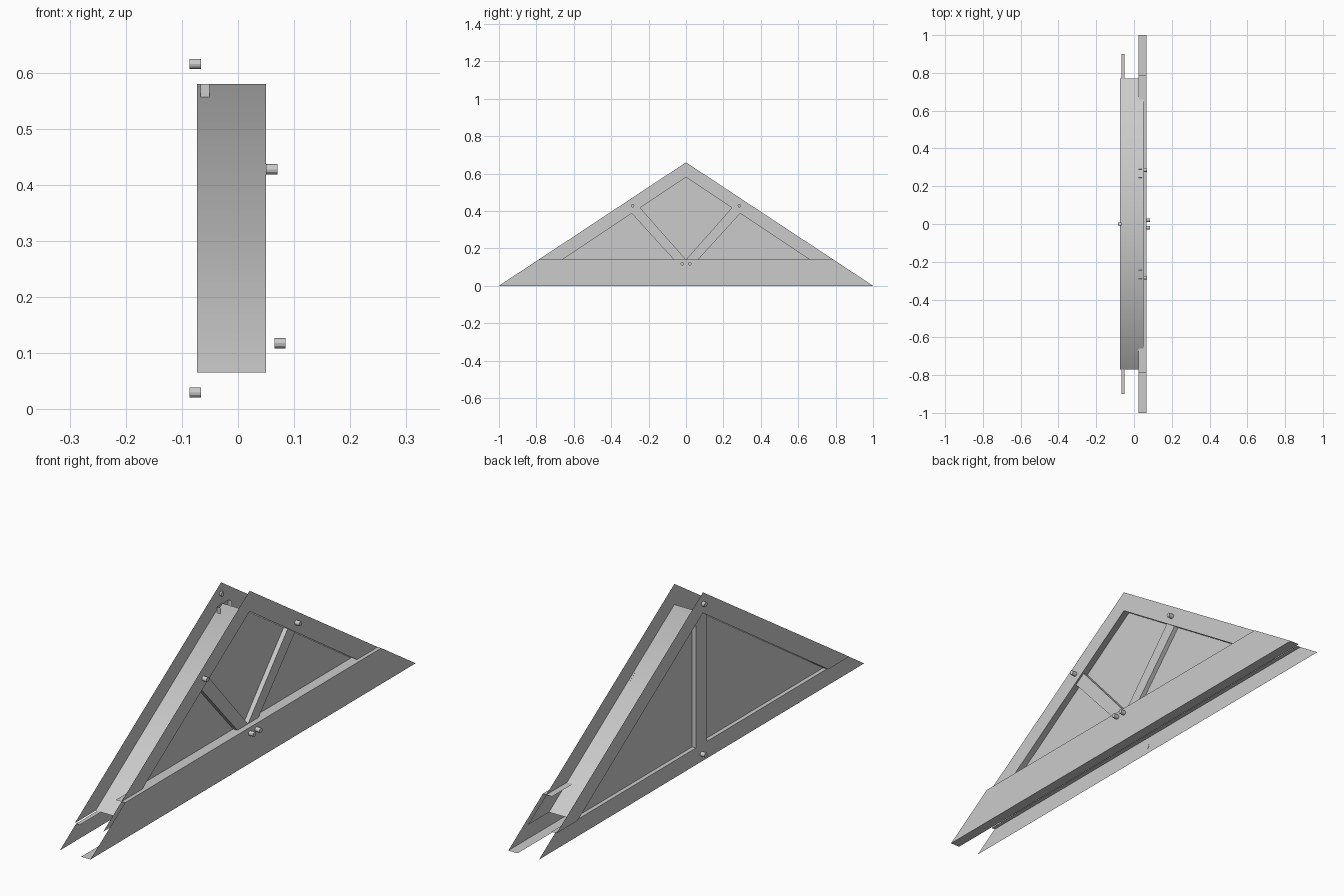
import bpy, math
from mathutils import Matrix

cube = bpy.data.objects.get("Cube")
if cube:
    bpy.data.objects.remove(cube, do_unlink=True)

grey = bpy.data.materials.new("light grey")
grey.use_nodes = True
COLOUR = (0.6, 0.6, 0.6, 1)
grey.diffuse_color = COLOUR
grey.node_tree.nodes["Principled BSDF"].inputs["Base Color"].default_value = COLOUR


def build(name, verts, faces, smooth=False):
    mesh = bpy.data.meshes.new(name)
    mesh.from_pydata(verts, [], faces)
    mesh.materials.append(grey)
    for p in mesh.polygons:
        p.use_smooth = smooth
    obj = bpy.data.objects.new(name, mesh)
    bpy.context.collection.objects.link(obj)
    return obj


def sheet(name, x, outline, side=1):
    """Flat face in the y-z plane, turned towards side."""
    pts = [(x, y, z) for y, z in outline]
    area = sum(a[1] * b[2] - b[1] * a[2] for a, b in zip(pts, pts[1:] + pts[:1]))
    if area * side < 0:
        pts.reverse()
    return build(name, pts, [tuple(range(len(pts)))])


def strip(name, x0, x1, path, smooth=False):
    """Open ribbon following a y-z path, spanning x0 to x1."""
    verts = [(x, y, z) for y, z in path for x in (x0, x1)]
    faces = [(2 * i, 2 * i + 1, 2 * i + 3, 2 * i + 2) for i in range(len(path) - 1)]
    return build(name, verts, faces, smooth)


def pin(name, x, y, z):
    n, r, h = 12, 0.009, 0.01
    ring = [(math.cos(math.tau * i / n) * r, math.sin(math.tau * i / n) * r) for i in range(n)]
    verts = [(x + dx, y + a, z + b) for dx in (-h, h) for a, b in ring]
    faces = [(i, (i + 1) % n, n + (i + 1) % n, n + i) for i in range(n)]
    faces += [tuple(reversed(range(n))), tuple(range(n, 2 * n))]
    build(name, verts, faces)


APEX, RIDGE = 0.66, 0.58          # outer and inner peaks
LOW, HIGH = 0.066, 0.14           # tops of the two bottom chords
FRONT, BACK = 0.05, -0.073        # rafter faces
WALL_F, WALL_B = 0.025, -0.051    # infill walls
CHORD_F, CHORD_B = 0.065, -0.067  # chord faces


def outer(z):
    return 1 - z / APEX


def inner(z):
    return (RIDGE - z) * 1.5


# Sloping lining shared by both trusses
strip("roof_lining", BACK, FRONT,
      [(-inner(LOW), LOW), (0, RIDGE), (inner(LOW), LOW)], smooth=True)

# Rafter faces and infill walls on both sides
for tag, x, wall, side in (("right", FRONT, WALL_F, 1), ("left", BACK, WALL_B, -1)):
    sheet(tag + "_rafters", x,
          [(-outer(LOW), LOW), (0, APEX), (outer(LOW), LOW),
           (inner(LOW), LOW), (0, RIDGE), (-inner(LOW), LOW)], side)
    sheet(tag + "_infill_wall", wall,
          [(-inner(LOW), LOW), (0, RIDGE), (inner(LOW), LOW)], side)

# Bottom chords
for tag, x, wall, top, side in (("right", CHORD_F, WALL_F, HIGH, 1),
                                ("left", CHORD_B, WALL_B, LOW, -1)):
    w = outer(top)
    sheet(tag + "_chord_face", x, [(-1, 0), (1, 0), (w, top), (-w, top)], side)
    strip(tag + "_chord_top", wall, x, [(-w, top), (w, top)])
strip("right_chord_base", WALL_F, CHORD_F, [(1, 0), (-1, 0)])

# Diagonal braces
BRACE = 0.043
for tag, s in (("front", -1), ("rear", 1)):
    a, b = (0, HIGH), (s * 0.245, 0.417)
    c, d = (s * 0.29, 0.387), (s * 0.065, HIGH)
    sheet(tag + "_brace_face", BRACE, [a, b, c, d])
    strip(tag + "_brace_inner_edge", WALL_F, BRACE, [a, b])
    strip(tag + "_brace_outer_edge", WALL_F, BRACE, [c, d])
    pin(tag + "_rafter_pin", 0.06, s * 0.285, 0.428)
    pin(tag + "_chord_pin", 0.075, s * 0.02, 0.118)

# King post
P = 0.035
sheet("king_post_face", CHORD_B, [(-P, LOW), (P, LOW), (P, RIDGE), (-P, RIDGE)], -1)
for tag, s in (("front", -1), ("rear", 1)):
    strip(tag + "_king_post_edge", CHORD_B, WALL_B, [(s * P, LOW), (s * P, RIDGE)])
pin("king_post_top_pin", -0.076, 0, 0.616)
pin("king_post_base_pin", -0.076, 0, 0.03)
